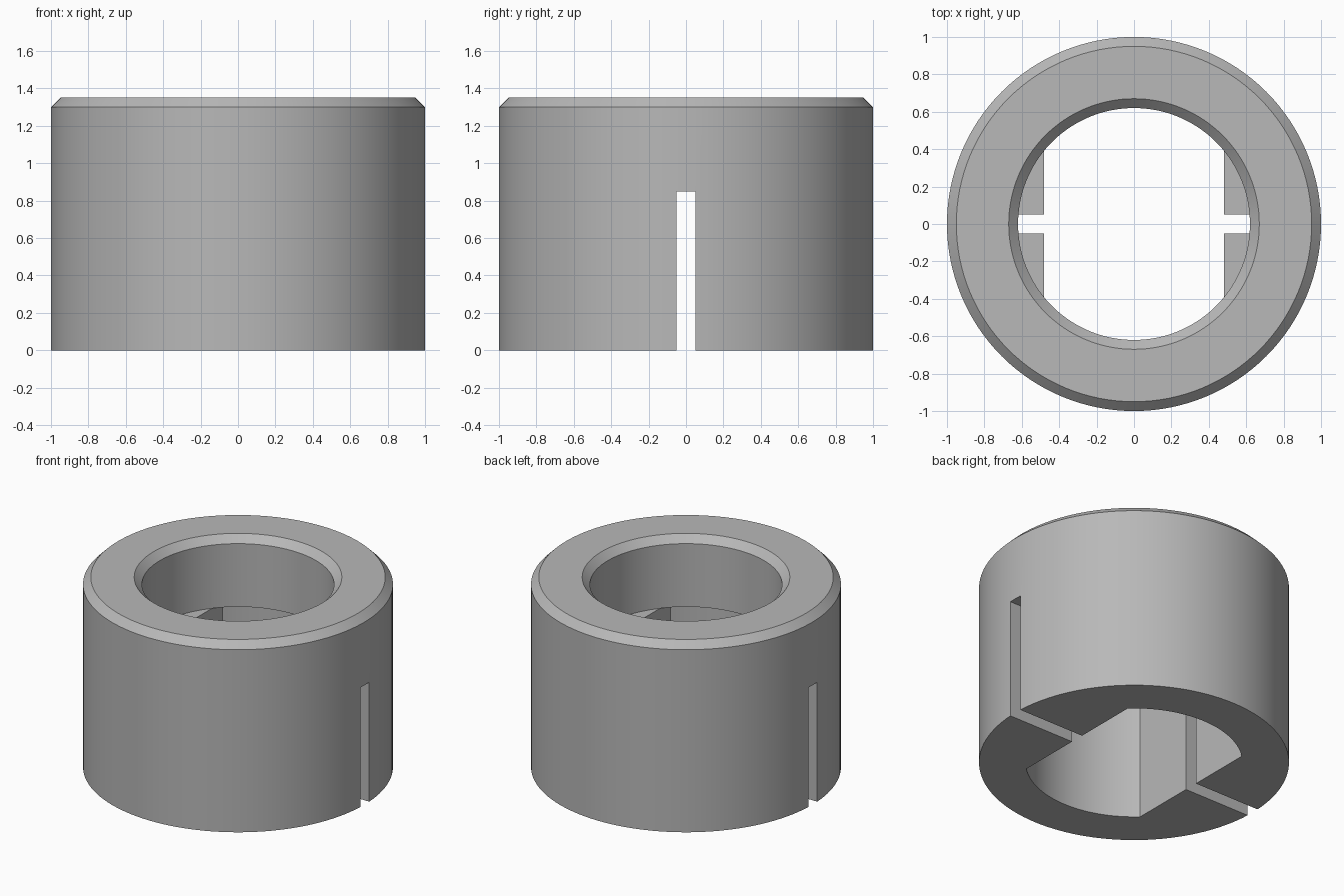
import bpy, bmesh
from math import asin, acos, cos, sin, pi

if "Cube" in bpy.data.objects:
    bpy.data.objects.remove(bpy.data.objects["Cube"], do_unlink=True)

SEGMENTS = 128
HEIGHT, CHAMFER = 1.35, 0.05
OUTER, BORE, CAVITY = 1.0, 0.62, 0.70
FLAT_X, STEP_Z, SLOT_HALF = 0.48, 0.85, 0.05

steel = bpy.data.materials.new("plain grey")
steel.use_nodes = True
grey = (0.48, 0.48, 0.48, 1)
steel.diffuse_color = grey
steel.node_tree.nodes["Principled BSDF"].inputs["Base Color"].default_value = grey


def circle(radius):
    return [(radius * cos(2 * pi * i / SEGMENTS), radius * sin(2 * pi * i / SEGMENTS))
            for i in range(SEGMENTS)]


def loft(name, sections):
    """Solid through matching outlines, each given as (outline, z)."""
    bm = bmesh.new()
    rings = [[bm.verts.new((x, y, z)) for x, y in outline] for outline, z in sections]
    for low, high in zip(rings, rings[1:]):
        for i in range(len(low)):
            j = (i + 1) % len(low)
            bm.faces.new((low[i], low[j], high[j], high[i]))
    bm.faces.new(rings[0][::-1])
    bm.faces.new(rings[-1])
    mesh = bpy.data.meshes.new(name)
    bm.to_mesh(mesh)
    bm.free()
    mesh.materials.append(steel)
    obj = bpy.data.objects.new(name, mesh)
    bpy.context.collection.objects.link(obj)
    return obj


# Chamfered outer body
body = loft("collar_body", [(circle(OUTER), 0), (circle(OUTER), HEIGHT - CHAMFER),
                            (circle(OUTER - CHAMFER), HEIGHT)])

# Round upper bore with a countersunk mouth
over = 0.1
bore = loft("bore_cutter", [(circle(BORE), STEP_Z), (circle(BORE), HEIGHT - CHAMFER),
                            (circle(BORE + CHAMFER + over), HEIGHT + over)])

# Wider lower cavity with two flat sides
start = acos(FLAT_X / CAVITY)
steps = 48
arc = [start + (pi - 2 * start) * i / steps for i in range(steps + 1)]
outline = [(CAVITY * cos(a + turn), CAVITY * sin(a + turn)) for turn in (0, pi) for a in arc]
cavity = loft("cavity_cutter", [(outline, -over), (outline, STEP_Z)])

# Slot through both side walls
reach = OUTER + over
rectangle = [(-reach, -SLOT_HALF), (reach, -SLOT_HALF), (reach, SLOT_HALF), (-reach, SLOT_HALF)]
slot = loft("slot_cutter", [(rectangle, -over), (rectangle, STEP_Z)])

bpy.ops.object.select_all(action="DESELECT")
bpy.context.view_layer.objects.active = body
body.select_set(True)
for cutter in (bore, cavity, slot):
    cut = body.modifiers.new(cutter.name, "BOOLEAN")
    cut.operation = "DIFFERENCE"
    cut.solver = "EXACT"
    cut.object = cutter
    bpy.ops.object.modifier_apply(modifier=cut.name)
    bpy.data.objects.remove(cutter, do_unlink=True)

bpy.ops.object.shade_smooth_by_angle(angle=pi / 6)
